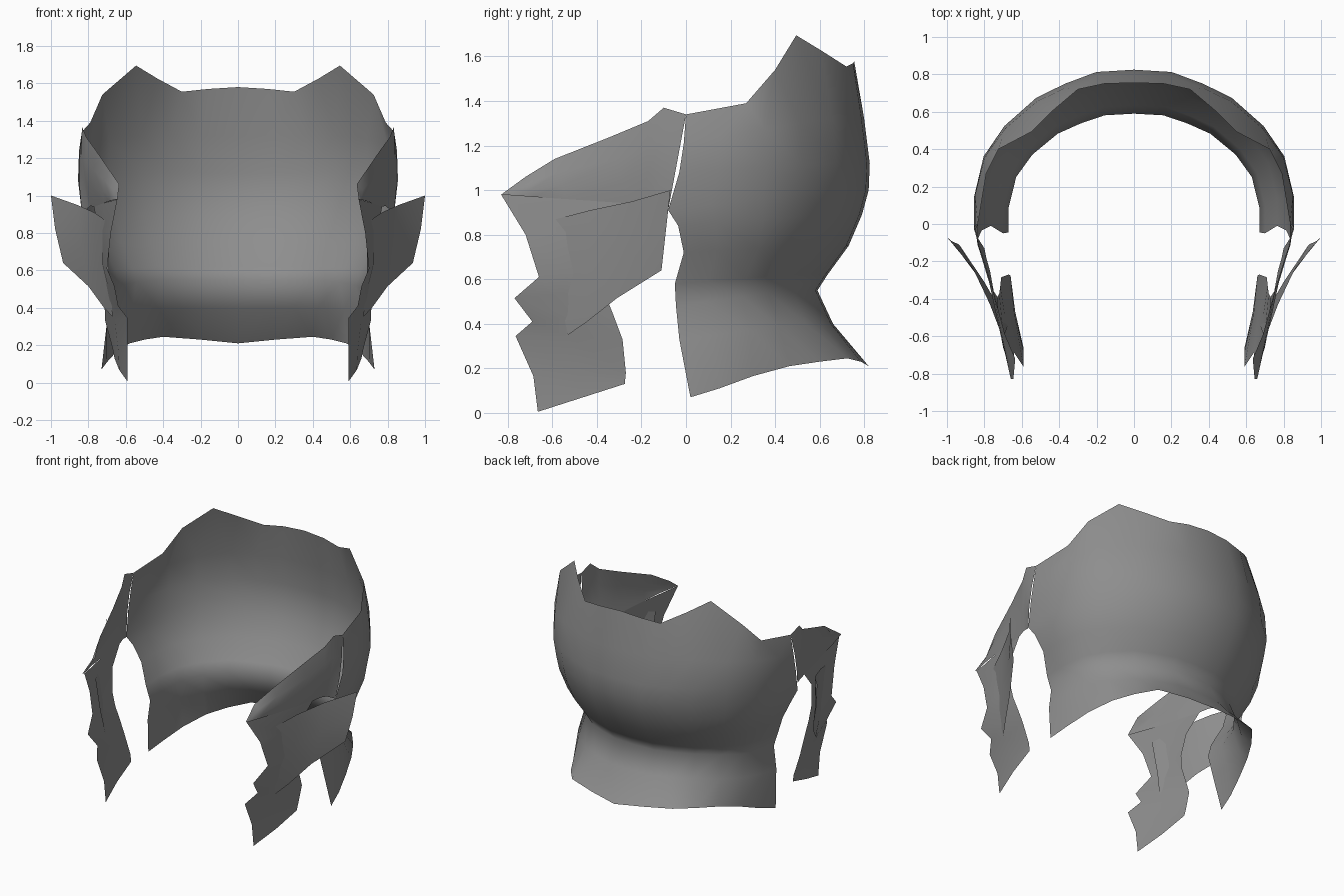
import bpy, bmesh
from mathutils import Vector

if "Cube" in bpy.data.objects:
    bpy.data.objects.remove(bpy.data.objects["Cube"])

hair = bpy.data.materials.new("hair_grey")
hair.diffuse_color = (0.27, 0.27, 0.27, 1)
hair.use_nodes = True
hair.node_tree.nodes["Principled BSDF"].inputs["Base Color"].default_value = hair.diffuse_color


def sheet(name, rows, smooth=60):
    """Skin a grid of points, face it outward, mirror it across x = 0."""
    bm = bmesh.new()
    grid = [[bm.verts.new(p) for p in row] for row in rows]
    for a, b in zip(grid, grid[1:]):
        for i in range(len(a) - 1):
            bm.faces.new((a[i], a[i + 1], b[i + 1], b[i]))
    bmesh.ops.remove_doubles(bm, verts=bm.verts, dist=0.0005)
    bm.normal_update()
    facing = 0
    for f in bm.faces:
        c = f.calc_center_median()
        facing += f.normal.dot(Vector((c.x, c.y, 0))) * f.calc_area()
    if facing < 0:
        bmesh.ops.reverse_faces(bm, faces=bm.faces)
    me = bpy.data.meshes.new(name)
    bm.to_mesh(me)
    bm.free()
    me.materials.append(hair)
    ob = bpy.data.objects.new(name, me)
    bpy.context.collection.objects.link(ob)
    m = ob.modifiers.new("mirror", 'MIRROR')
    m.use_clip = True
    m.merge_threshold = 0.001
    bpy.ops.object.select_all(action='DESELECT')
    ob.select_set(True)
    bpy.context.view_layer.objects.active = ob
    bpy.ops.object.modifier_apply(modifier="mirror")
    bpy.ops.object.shade_smooth_by_angle(angle=smooth * 3.14159 / 180)
    return ob


def loft(a, b, n, bulge=0.0):
    """Rows of points from edge a to edge b, bowed outward in x."""
    rows = []
    for p, q in zip(a, b):
        p, q = Vector(p), Vector(q)
        row = []
        for i in range(n + 1):
            t = i / n
            v = p.lerp(q, t)
            v.x += bulge * 4 * t * (1 - t)
            row.append(v)
        rows.append(row)
    return rows


# Back shell: half plan outline from the centre back to the side edge
plan = [(0, 1), (.235, .985), (.43, .91), (.61, .82),
        (.81, .64), (.94, .45), (1, .2), (1, 0)]
# half width, depth, centre height, side height, side edge y
levels = [(.70, .66, .40, .33, -.03),
          (.67, .59, .55, .48, -.045),
          (.70, .635, .62, .58, -.05),
          (.765, .73, .75, .72, -.01),
          (.815, .79, .89, .84, -.035),
          (.835, .82, 1.0, .91, -.08),
          (.855, .825, 1.12, 1.08, -.03),
          (.85, .80, 1.32, 1.21, -.01)]
bottom_rim = [(0, .82, .21), (.2, .785, .23), (.4, .725, .245), (.5, .6, .23),
              (.58, .465, .21), (.65, .3, .165), (.70, .15, .11), (.73, .02, .07)]
top_rim = [(0, .755, 1.58), (.16, .75, 1.57), (.3, .72, 1.555), (.43, .61, 1.625),
           (.545, .495, 1.695), (.725, .4, 1.54), (.79, .27, 1.39), (.835, 0, 1.34)]
rows = [bottom_rim]
for w, d, zc, zs, ye in levels:
    rows.append([(w * px, d * py + ye * (1 - py) ** 2, zs + (zc - zs) * min(1, py * 1.3))
                 for px, py in plan])
rows.append(top_rim)
sheet("back_shell", rows)

# Temple band: runs forward from the shell to a tip
band_top = [(.835, 0, 1.34), (.835, -.1, 1.37), (.81, -.17, 1.31), (.755, -.35, 1.235),
            (.69, -.59, 1.14), (.635, -.72, 1.06), (.645, -.83, .98)]
band_low = [(.835, -.08, .91), (.80, -.13, .935), (.79, -.18, .945), (.77, -.25, .94),
            (.7175, -.54, .96), (.69, -.69, .97), (.645, -.83, .98)]
sheet("temple_band", loft(band_top, band_low, 3, .015))

# Front strand: hangs below the band, jagged leading edge
strand_front = [(.645, -.83, .98), (.68, -.72, .80), (.70, -.66, .61), (.66, -.77, .515),
                (.64, -.69, .41), (.59, -.765, .345), (.59, -.685, .165), (.59, -.665, .005)]
strand_back = [(.77, -.25, .94), (.75, -.36, .82), (.73, -.39, .66), (.72, -.37, .55),
               (.715, -.33, .45), (.71, -.285, .33), (.67, -.27, .18), (.66, -.275, .13)]
sheet("front_strand", loft(strand_front, strand_back, 2, .01))

# Flared tuft: sweeps out and back from the strand
tuft_top = [(.69, -.64, .855), (.77, -.43, .91), (.86, -.24, .95), (1.0, -.07, 1.0)]
tuft_low = [(.67, -.53, .35), (.72, -.45, .405), (.80, -.31, .515), (.935, -.11, .64)]
sheet("flared_tuft", loft(tuft_top, tuft_low, 2, .01))
